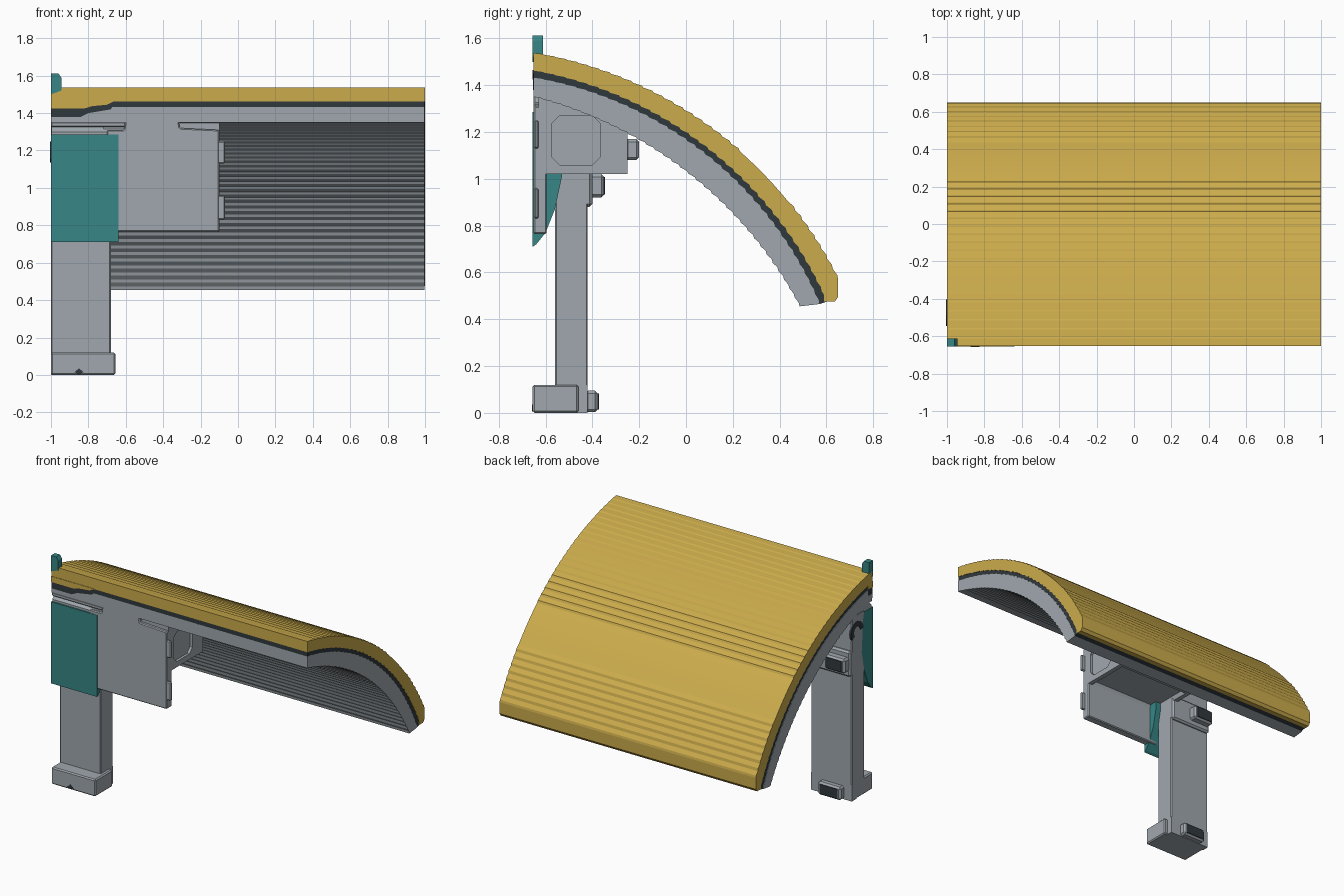
import bpy, bmesh, math
from mathutils import Vector

if "Cube" in bpy.data.objects:
    bpy.data.objects.remove(bpy.data.objects["Cube"])


def material(name, rgb):
    m = bpy.data.materials.new(name)
    m.diffuse_color = (*rgb, 1)
    m.use_nodes = True
    m.node_tree.nodes["Principled BSDF"].inputs["Base Color"].default_value = m.diffuse_color
    return m


GOLD = material("gold", (0.60, 0.41, 0.072))
GREY = material("light_grey", (0.35, 0.39, 0.42))
DARK = material("charcoal", (0.030, 0.040, 0.046))
TEAL = material("teal", (0.038, 0.24, 0.24))


def finish(name, bm, mat, bevel=0):
    bmesh.ops.recalc_face_normals(bm, faces=bm.faces)
    me = bpy.data.meshes.new(name)
    bm.to_mesh(me)
    bm.free()
    me.materials.append(mat)
    ob = bpy.data.objects.new(name, me)
    bpy.context.collection.objects.link(ob)
    if bevel:
        b = ob.modifiers.new("bevel", "BEVEL")
        b.width, b.segments = bevel, 1
    return ob


def prism(name, pts, axis, a, b, mat, bevel=0):
    """Extrude a 2D outline along x (points are y, z) or y (points are x, z)."""
    bm = bmesh.new()
    rings = []
    for t in (a, b):
        rings.append([bm.verts.new((t, u, v) if axis == "x" else (u, t, v)) for u, v in pts])
    bm.faces.new(rings[0])
    bm.faces.new(rings[1])
    n = len(pts)
    for i in range(n):
        j = (i + 1) % n
        bm.faces.new((rings[0][i], rings[0][j], rings[1][j], rings[1][i]))
    return finish(name, bm, mat, bevel)


def box(name, x, y, z, mat, bevel=0):
    pts = [(y[0], z[0]), (y[1], z[0]), (y[1], z[1]), (y[0], z[1])]
    return prism(name, pts, "x", x[0], x[1], mat, bevel)


def arc(p0, p1, p2, n):
    """Points on the circle through three points."""
    (ax, ay), (bx, by), (cx, cy) = p0, p1, p2
    d = 2 * (ax * (by - cy) + bx * (cy - ay) + cx * (ay - by))
    A, B, C = ax * ax + ay * ay, bx * bx + by * by, cx * cx + cy * cy
    ux = (A * (by - cy) + B * (cy - ay) + C * (ay - by)) / d
    uy = (A * (cx - bx) + B * (ax - cx) + C * (bx - ax)) / d
    r = math.hypot(ax - ux, ay - uy)
    t0, t1 = math.atan2(ay - uy, ax - ux), math.atan2(cy - uy, cx - ux)
    return [(ux + r * math.cos(t0 + (t1 - t0) * i / n),
             uy + r * math.sin(t0 + (t1 - t0) * i / n)) for i in range(n + 1)]


def stepped(pts, smooth_from=9, smooth_to=9):
    """Break a curve into shallow treads and short risers."""
    out = [pts[0]]
    for (y0, z0), (y1, z1) in zip(pts, pts[1:]):
        k = (0.88, 0.88) if smooth_from < y0 < smooth_to else (0.82, 0.55)
        out += [(y0 + (y1 - y0) * k[0], z0 + (z1 - z0) * k[1]), (y1, z1)]
    return out


def shell(name, top, bottom, x0, x1, mat):
    """Curved slab between two matching profiles."""
    bm = bmesh.new()
    v = [[bm.verts.new((x, *p)) for p in line] for line in (top, bottom) for x in (x0, x1)]
    ta, tb, ba, bb = v
    for i in range(len(top) - 1):
        for p, q in ((ta, tb), (tb, bb), (bb, ba), (ba, ta)):
            bm.faces.new((p[i], p[i + 1], q[i + 1], q[i]))
    for i in (0, -1):
        bm.faces.new((ta[i], tb[i], bb[i], ba[i]))
    return finish(name, bm, mat)


# Curved roof: gold skin, dark seam, grey lining
N = 34
outer = arc((-0.652, 1.538), (0.06, 1.25), (0.65, 0.57), N)
seam_top = arc((-0.652, 1.462), (0.0, 1.195), (0.60, 0.475), N)
seam_low = arc((-0.652, 1.432), (0.0, 1.165), (0.57, 0.465), N)
inner = arc((-0.652, 1.35), (0.0, 1.03), (0.485, 0.455), N)
shell("roof_skin", stepped(outer, 0.2, 0.42), stepped(seam_top), -1, 1, GOLD)
shell("roof_seam", stepped(seam_top), stepped(seam_low), -0.997, 0.997, DARK)
shell("roof_lining", stepped(seam_low), stepped(inner), -1, 0.998, GREY)
prism("roof_skin_tip", [(0.65, 0.575), (0.65, 0.495), (0.635, 0.475), (0.59, 0.475), (0.59, 0.52)],
      "x", -1, 1, GOLD)

# Front left corner of the roof: lowered gold lip and dark gasket
prism("corner_lip", [(-1, 1.425), (-0.82, 1.425), (-0.78, 1.437), (-0.7, 1.445), (-0.66, 1.465), (-1, 1.465)],
      "y", -0.655, -0.60, GOLD)
prism("corner_gasket", [(-1, 1.38), (-0.84, 1.38), (-0.8, 1.4), (-0.68, 1.42), (-0.66, 1.45), (-1, 1.45)],
      "y", -0.653, -0.60, DARK)
prism("roof_fin", [(-1, 1.5), (-0.945, 1.52), (-0.945, 1.59), (-0.96, 1.612), (-1, 1.612)],
      "y", -0.655, -0.612, TEAL)

# Leg and foot
box("leg", (-1, -0.68), (-0.56, -0.42), (0.1, 1.3), GREY, 0.006)
box("foot", (-1, -0.655), (-0.655, -0.46), (0, 0.12), GREY, 0.008)
box("foot_heel", (-1, -0.68), (-0.47, -0.42), (0, 0.12), GREY)


# Rear sockets: grey housing with a dark face
def socket(name, x, y, z):
    box(name + "_housing", x, y, z, GREY, 0.012)
    box(name + "_face", (x[0] + 0.02, x[1] - 0.02), (y[1], y[1] + 0.005),
        (z[0] + 0.012, z[1] - 0.012), DARK)


socket("foot_socket", (-0.94, -0.76), (-0.43, -0.377), (0.003, 0.095))
socket("leg_socket", (-0.99, -0.83), (-0.43, -0.35), (0.92, 1.02))
box("leg_collar", (-1, -0.68), (-0.44, -0.40), (0.88, 1.06), GREY, 0.012)
prism("foot_notch", [(-0.875, 0.015), (-0.85, 0.035), (-0.825, 0.015), (-0.85, 0.005)],
      "y", -0.658, -0.652, DARK)

# Dark hook on the left end of the leg
hook = [(math.radians(a), r) for r, rng in ((0.07, range(-40, 181, 20)), (0.035, range(180, -41, -20)))
        for a in rng]
prism("end_hook", [(-0.475 + r * math.cos(a), 1.18 + r * math.sin(a)) for a, r in hook],
      "x", -1.004, -0.99, DARK)

# Bracket box behind the front panel, with a recessed underside
bracket = prism("bracket_box", [(-0.63, 1.02), (-0.25, 1.02), (-0.25, 1.2), (-0.42, 1.3), (-0.63, 1.36)],
                "x", -0.72, -0.1, GREY)
bm = bmesh.new()
bm.from_mesh(bracket.data)
bm.normal_update()
under = [f for f in bm.faces if f.normal.z < -0.9]
bmesh.ops.inset_region(bm, faces=under, thickness=0.045, depth=0)
bmesh.ops.inset_region(bm, faces=under, thickness=0.015, depth=-0.03)
bm.to_mesh(bracket.data)
bm.free()

# Eight sided recess in the end of the bracket
w, h, c = 0.105, 0.105, 0.035
oct_pts = [(-w, -h + c), (-w + c, -h), (w - c, -h), (w, -h + c),
           (w, h - c), (w - c, h), (-w + c, h), (-w, h - c)]
cutter = prism("recess_cutter", [(-0.47 + y, 1.165 + z) for y, z in oct_pts], "x", -0.118, -0.05, GREY)
cutter.hide_render = True
cutter.hide_viewport = True
cutter.display_type = "WIRE"
cut = bracket.modifiers.new("recess", "BOOLEAN")
cut.object, cut.operation, cut.solver = cutter, "DIFFERENCE", "EXACT"
box("bracket_rear_lug", (-0.55, -0.25), (-0.26, -0.2), (1.08, 1.17), GREY, 0.012)

# Grey front panel with edge tabs and a neck joining the roof
prism("front_panel", [(-0.7, 0.765), (-0.1, 0.765), (-0.1, 1.31), (-0.31, 1.32), (-0.32, 1.37),
                      (-0.6, 1.37), (-0.61, 1.31), (-0.7, 1.31)], "y", -0.652, -0.595, GREY, 0.006)
for i, z in enumerate(((0.83, 0.96), (1.13, 1.25))):
    box(f"panel_tab_{i + 1}", (-0.12, -0.07), (-0.65, -0.63), z, GREY, 0.006)

# Teal corner panel, tapering to the leg, with a grey cap
prism("corner_panel", [(-0.655, 0.71), (-0.64, 0.72), (-0.6, 0.77), (-0.56, 0.87), (-0.53, 1.01),
                       (-0.55, 1.285), (-0.655, 1.285)], "x", -1, -0.64, TEAL)
prism("corner_cap", [(-0.645, 1.285), (-0.645, 1.30), (-0.61, 1.335), (-0.5, 1.335), (-0.5, 1.285)],
      "x", -0.998, -0.61, GREY)
box("cap_ledge", (-1, -0.6), (-0.65, -0.58), (1.325, 1.352), GREY, 0.006)
